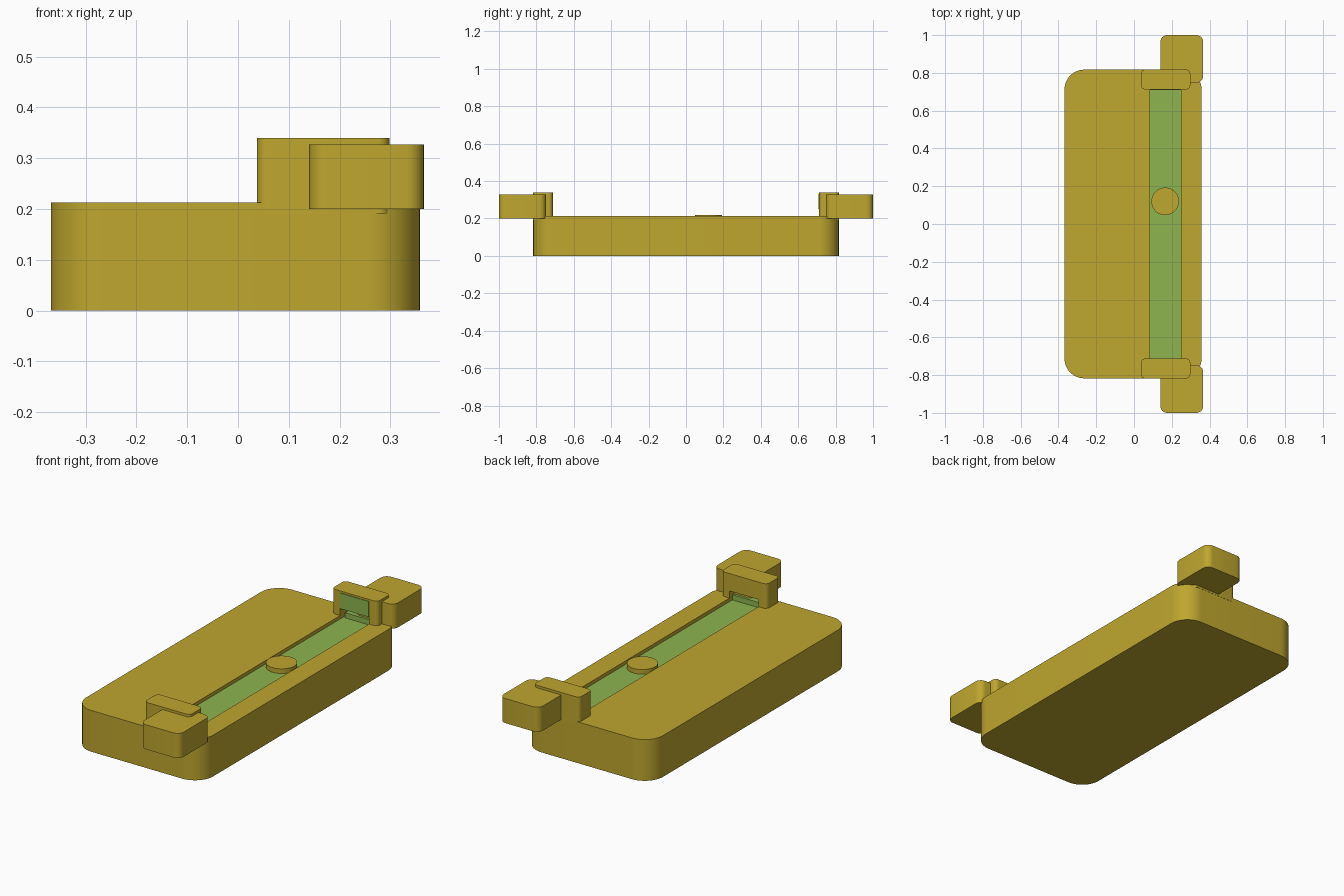
import bpy, bmesh, math

if "Cube" in bpy.data.objects:
    bpy.data.objects.remove(bpy.data.objects["Cube"])


def material(name, rgb):
    m = bpy.data.materials.new(name)
    m.diffuse_color = (*rgb, 1)
    m.use_nodes = True
    m.node_tree.nodes["Principled BSDF"].inputs["Base Color"].default_value = m.diffuse_color
    return m


OLIVE = material("olive yellow", (0.52, 0.385, 0.028))
GREEN = material("soft green", (0.27, 0.46, 0.08))


def prism(name, points, z0, z1, mat):
    """Extrude a plan outline from z0 to z1."""
    bm = bmesh.new()
    face = bm.faces.new([bm.verts.new((x, y, z0)) for x, y in points])
    ext = bmesh.ops.extrude_face_region(bm, geom=[face])
    for v in ext["geom"]:
        if isinstance(v, bmesh.types.BMVert):
            v.co.z = z1
    bmesh.ops.recalc_face_normals(bm, faces=bm.faces)
    me = bpy.data.meshes.new(name)
    bm.to_mesh(me)
    bm.free()
    me.materials.append(mat)
    ob = bpy.data.objects.new(name, me)
    bpy.context.collection.objects.link(ob)
    return ob


def slab(name, x0, x1, y0, y1, z0, z1, r, mat, seg=10):
    """Box with corners rounded in plan (r = 0 gives a plain box)."""
    if r == 0:
        pts = [(x0, y0), (x1, y0), (x1, y1), (x0, y1)]
    else:
        corners = [(x1 - r, y1 - r), (x0 + r, y1 - r), (x0 + r, y0 + r), (x1 - r, y0 + r)]
        pts = [(cx + r * math.cos((q + i / seg) * math.pi / 2),
                cy + r * math.sin((q + i / seg) * math.pi / 2))
               for q, (cx, cy) in enumerate(corners) for i in range(seg + 1)]
    return prism(name, pts, z0, z1, mat)


def activate(ob):
    bpy.ops.object.select_all(action='DESELECT')
    ob.select_set(True)
    bpy.context.view_layer.objects.active = ob


def smooth(ob):
    activate(ob)
    bpy.ops.object.shade_smooth_by_angle(angle=math.radians(30))


def cut(ob, cutter):
    activate(ob)
    mod = ob.modifiers.new("cut", 'BOOLEAN')
    mod.operation = 'DIFFERENCE'
    mod.solver = 'EXACT'
    mod.object = cutter
    bpy.ops.object.modifier_apply(modifier=mod.name)


GX0, GX1 = 0.085, 0.25      # groove width
FLOOR = 0.195               # groove floor height

# Main body with a long shallow groove
body = slab("body", -0.368, 0.358, -0.817, 0.817, 0, 0.213, 0.105, OLIVE, 14)
groove = slab("groove_cutter", GX0, GX1, -0.77, 0.77, FLOOR - 0.005, 0.25, 0, OLIVE)
cut(body, groove)
smooth(body)

# Green strip lying in the groove
slab("strip", GX0, GX1, -0.77, 0.77, FLOOR - 0.005, FLOOR, 0, GREEN)

# End stops with a pocket over the strip, and the outer clips
for side, s in (("front", -1), ("back", 1)):
    ys = sorted((s * 0.712, s * 0.818))
    stop = slab(side + "_stop", 0.037, 0.298, *ys, 0.19, 0.34, 0.022, OLIVE, 6)
    cut(stop, groove)
    smooth(stop)
    yc = sorted((s * 0.748, s * 1.0))
    smooth(slab(side + "_clip", 0.14, 0.366, *yc, 0.2, 0.327, 0.035, OLIVE, 6))
    # raised strip end inside the pocket
    ye = sorted((s * 0.735, s * 0.77))
    slab(side + "_strip_end", GX0 + 0.012, GX1, *ye, FLOOR, 0.222, 0, GREEN)

# Green panel on the inner face of the back stop
slab("back_stop_panel", GX0, GX1, 0.709, 0.714, 0.25, 0.33, 0, GREEN)

# Round button on the strip
button = prism("button", [(0.165 + 0.073 * math.cos(a * math.pi / 24),
                           0.12 + 0.073 * math.sin(a * math.pi / 24)) for a in range(48)],
               FLOOR, 0.219, OLIVE)
smooth(button)

bpy.data.objects.remove(groove)
